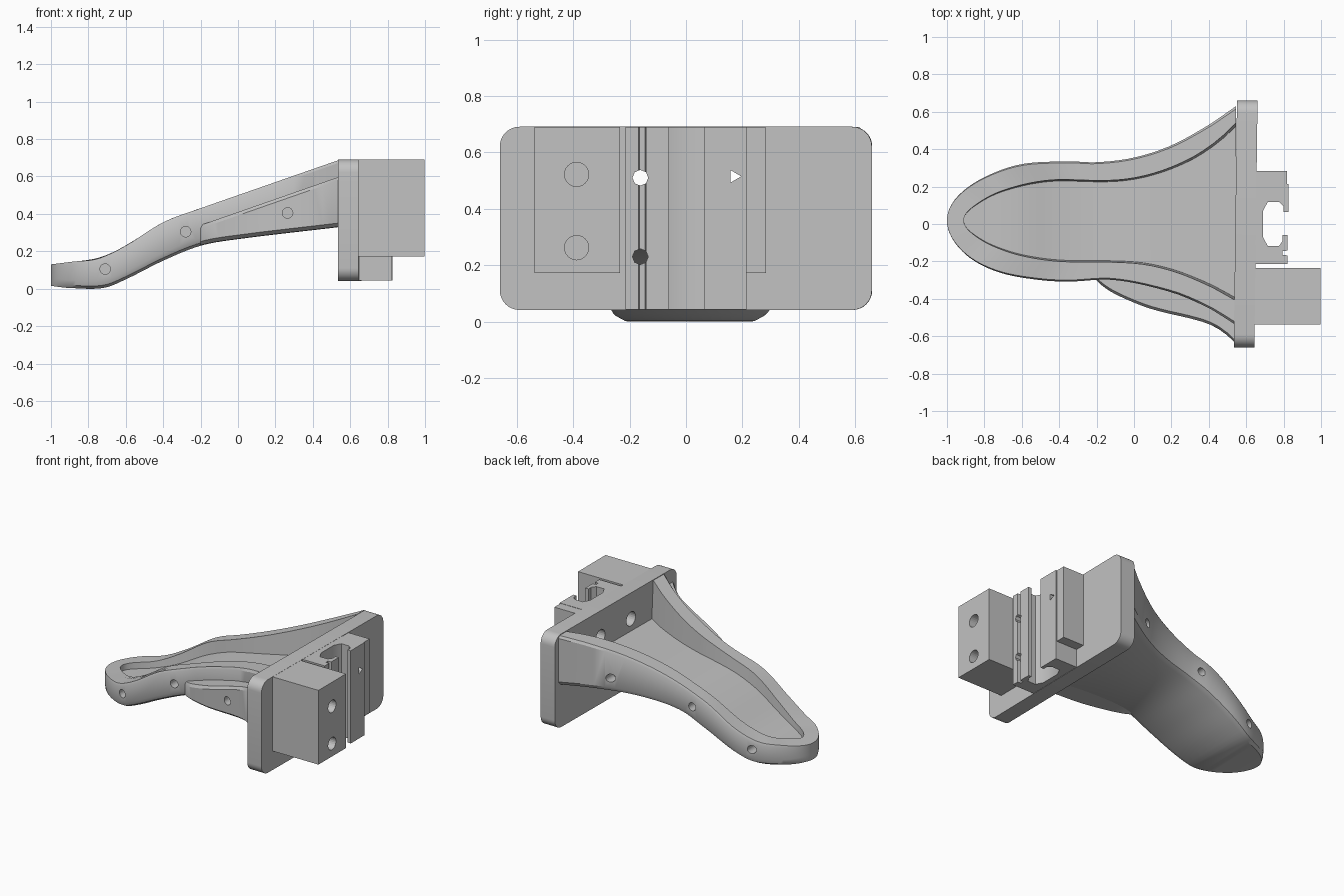
import bpy, bmesh, math
from mathutils import Matrix, Vector

if "Cube" in bpy.data.objects:
    bpy.data.objects.remove(bpy.data.objects["Cube"], do_unlink=True)

grey = bpy.data.materials.new("plain grey")
grey.use_nodes = True
colour = (0.54, 0.54, 0.54, 1)
grey.diffuse_color = colour
grey.node_tree.nodes["Principled BSDF"].inputs["Base Color"].default_value = colour


def curve(table, x):
    """Smooth height through the (x, value) points of a table."""
    n = len(table)
    x = min(max(x, table[0][0]), table[-1][0])
    i = 0
    while i < n - 2 and x > table[i + 1][0]:
        i += 1

    def slope(k):
        a, b = table[max(k - 1, 0)], table[min(k + 1, n - 1)]
        return (b[1] - a[1]) / (b[0] - a[0])
    (x0, y0), (x1, y1) = table[i], table[i + 1]
    h = x1 - x0
    t = (x - x0) / h
    a = y0 + (y1 - y0) * t * t * (3 - 2 * t)
    return a + h * t * (1 - t) * ((1 - t) * slope(i) - t * slope(i + 1))


def finish(name, bm, smooth=True):
    bmesh.ops.recalc_face_normals(bm, faces=bm.faces)
    mesh = bpy.data.meshes.new(name)
    bm.to_mesh(mesh)
    bm.free()
    obj = bpy.data.objects.new(name, mesh)
    bpy.context.collection.objects.link(obj)
    mesh.materials.append(grey)
    if smooth:
        activate(obj)
        bpy.ops.object.shade_smooth_by_angle(angle=math.radians(32))
    return obj


def activate(obj):
    bpy.ops.object.select_all(action="DESELECT")
    obj.select_set(True)
    bpy.context.view_layer.objects.active = obj


def prism(name, points, axis, length):
    """Extrude a closed outline of 3D points."""
    bm = bmesh.new()
    face = bm.faces.new([bm.verts.new(p) for p in points])
    new = bmesh.ops.extrude_face_region(bm, geom=[face])["geom"]
    moved = [v for v in new if isinstance(v, bmesh.types.BMVert)]
    bmesh.ops.translate(bm, verts=moved, vec=Vector(axis) * length)
    return finish(name, bm)


def box(name, x, y, z):
    pts = [(x[0], y[0], z[0]), (x[1], y[0], z[0]), (x[1], y[1], z[0]), (x[0], y[1], z[0])]
    return prism(name, pts, (0, 0, 1), z[1] - z[0])


def drill(obj, centre, axis, radius, depth, sides=24):
    """Cut a round hole centred on a point along the x or y axis."""
    bm = bmesh.new()
    turn = Matrix.Rotation(math.pi / 2, 4, "Y" if axis == "x" else "X")
    bmesh.ops.create_cone(bm, cap_ends=True, segments=sides, radius1=radius, radius2=radius,
                          depth=depth, matrix=Matrix.Translation(centre) @ turn)
    cutter = finish("hole_cutter", bm, False)
    cutter.hide_render = True
    mod = obj.modifiers.new("hole", "BOOLEAN")
    mod.operation, mod.solver, mod.object = "DIFFERENCE", "EXACT", cutter
    activate(obj)
    bpy.ops.object.modifier_apply(modifier=mod.name)
    bpy.data.objects.remove(cutter, do_unlink=True)


# Side profile, pocket floor and plan outlines of the tray
END = 0.545
top = [(-1, .13), (-.88, .145), (-.75, .16), (-.6, .23), (-.4, .355), (-.2, .43), (.1, .535), (.545, .69)]
bottom = [(-1, .015), (-.9, .004), (-.72, .004), (-.6, .05), (-.4, .15), (-.2, .23), (0, .265), (.545, .33)]
floor = [(-.91, .1), (-.75, .115), (-.6, .165), (-.4, .27), (-.2, .345), (.1, .395), (.545, .425)]
outer_left = [(-1, .02), (-.95, .14), (-.8, .25), (-.6, .32), (-.35, .335), (-.2, .33),
              (0, .355), (.2, .42), (.4, .53), (.545, .63)]
outer_right = [(-1, .02), (-.95, -.11), (-.85, -.2), (-.7, -.265), (-.5, -.3), (-.35, -.308),
               (-.1, -.3), (.2, -.365), (.4, -.45), (.545, -.54)]
inner_left = [(-.91, .02), (-.85, .1), (-.7, .18), (-.45, .235), (-.1, .235), (.1, .27),
              (.3, .35), (.45, .45), (.545, .54)]
inner_right = [(-.91, .02), (-.86, -.055), (-.75, -.12), (-.6, -.17), (-.4, -.2), (0, -.21),
               (.2, -.25), (.4, -.33), (.545, -.41)]
STEPS = 48


def rim(left, right, shrink, height):
    """Points from the left end round the toe to the right end."""
    start = left[0][0]

    def side(table, t):
        rooted = [(math.sqrt(x - start), y) for x, y in table]
        u = t * rooted[-1][0]
        x = start + u * u
        return (x, .02 + (curve(rooted, u) - .02) * shrink, height(x))
    loop = [side(left, i / STEPS) for i in range(STEPS, 0, -1)]
    return loop + [side(right, i / STEPS) for i in range(STEPS + 1)]


# Tray: curved shell with a pocket
bm = bmesh.new()
rings = [
    rim(outer_left, outer_right, .86, lambda x: curve(bottom, x)),
    rim(outer_left, outer_right, .96, lambda x: curve(bottom, x) + .015),
    rim(outer_left, outer_right, 1, lambda x: curve(bottom, x) + .042),
    rim(outer_left, outer_right, 1, lambda x: curve(top, x) - .015),
    rim(outer_left, outer_right, .975, lambda x: curve(top, x)),
    rim(inner_left, inner_right, 1, lambda x: curve(top, x)),
    rim(inner_left, inner_right, .965, lambda x: curve(floor, x)),
]
rings = [[bm.verts.new(p) for p in ring] for ring in rings]
for a, b in zip(rings, rings[1:]):
    for i in range(len(a) - 1):
        bm.faces.new((a[i], a[i + 1], b[i + 1], b[i]))
for ring in (rings[0], rings[-1]):
    for i in range(STEPS):
        j = len(ring) - 1 - i
        quad = [ring[i], ring[i + 1], ring[j - 1], ring[j]]
        bm.faces.new(list(dict.fromkeys(quad)))
bm.faces.new([r[0] for r in rings] + [r[-1] for r in reversed(rings)])
tray = finish("tray", bm)

# Bulge on the right flank of the tray
bulge_side = [(-.2, -.3), (-.17, -.33), (-.1, -.375), (.05, -.44), (.15, -.47), (.3, -.505),
              (.4, -.535), (.48, -.58), (.545, -.64)]
bulge_top = [(-.2, .34), (.545, .6)]
bm = bmesh.new()
sections = []
for i in range(STEPS // 2 + 1):
    x = -.2 + (END + .2) * (i / (STEPS // 2)) ** 1.5
    out, low, high = curve(bulge_side, x), curve(bottom, x), curve(bulge_top, x)
    inside = curve(outer_right, x) + .05
    shape = [(inside, high), (out + .014, high), (out, high - .018), (out, low + .022),
             (out + .025, low + .002), (inside, low + .002)]
    sections.append([bm.verts.new((x, y, z)) for y, z in shape])
for a, b in zip(sections, sections[1:]):
    for k in range(len(a)):
        m = (k + 1) % len(a)
        bm.faces.new((a[k], a[m], b[m], b[k]))
bm.faces.new(sections[0])
bm.faces.new(sections[-1])
bulge = finish("side_bulge", bm)

# Small side holes
for x, z in ((-.71, .105), (-.28, .305), (.265, .405)):
    drill(tray, (x, curve(outer_left, x) + .03, z), "y", .028, .2)
    if x < 0:
        drill(tray, (x, curve(outer_right, x) - .03, z), "y", .028, .2)
    else:
        drill(bulge, (x, curve(bulge_side, x) - .03, z), "y", .028, .2)

# Mounting plate with rounded corners, turned very slightly
outline = []
R = .07
for k, (sy, sz) in enumerate(((1, 1), (-1, 1), (-1, -1), (1, -1))):
    for i in range(9):
        a = math.pi / 2 * (k + i / 8)
        outline.append((.54, sy * (.66 - R) + R * math.cos(a), .366 + sz * (.325 - R) + R * math.sin(a)))
plate = prism("mounting_plate", outline, (1, 0, 0), .11)
for y in (-.165, .165):
    for z in (.51, .235):
        drill(plate, (.6, y, z), "x", .049, .3)
plate.data.transform(Matrix.Translation((.597, 0, 0)) @ Matrix.Rotation(-.013, 4, "Z")
                     @ Matrix.Translation((-.595, 0, 0)))

# Solid block with two blind holes
block = box("drilled_block", (.64, .998), (-.538, -.235), (.172, .69))
for z in (.522, .262):
    drill(block, (.998, -.388, z), "x", .043, .4)

# Open clip with a vertical bore, and its side rib
clip_plan = [(.645, -.215), (.82, -.215), (.82, -.168), (.795, -.165), (.795, -.145), (.82, -.142),
             (.82, -.06), (.795, -.06), (.795, -.09), (.775, -.118), (.715, -.118), (.69, -.07),
             (.69, .07), (.715, .118), (.775, .118), (.8, .096), (.8, .065), (.825, .065),
             (.825, .215), (.645, .215)]
clip = prism("bore_clip", [(x, y, .043) for x, y in clip_plan], (0, 0, 1), .647)
drill(clip, (.74, .17, .515), "x", .026, .4, 3)
for z in (.51, .23):
    drill(clip, (.74, -.162, z), "x", .028, .4, 8)
box("clip_rib", (.645, .818), (.21, .283), (.172, .688))
